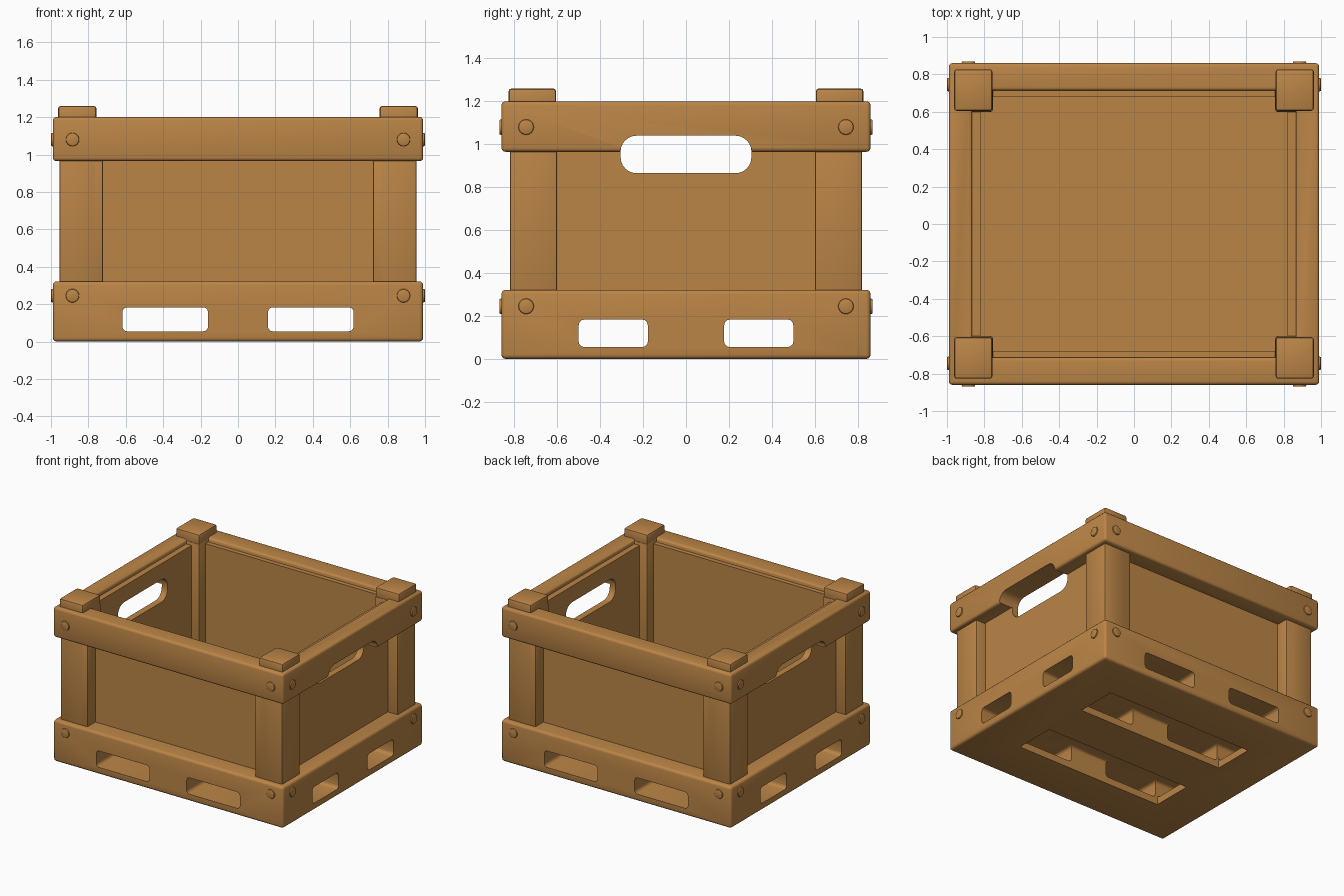
import bpy, math
from mathutils import Vector

if "Cube" in bpy.data.objects:
    bpy.data.objects.remove(bpy.data.objects["Cube"])

wood = bpy.data.materials.new("warm_brown")
wood.diffuse_color = (0.50, 0.235, 0.062, 1)
wood.use_nodes = True
wood.node_tree.nodes["Principled BSDF"].inputs["Base Color"].default_value = wood.diffuse_color


def apply(ob, mod):
    bpy.context.view_layer.objects.active = ob
    bpy.ops.object.modifier_apply(modifier=mod.name)


def bevel(ob, width, segments=2):
    m = ob.modifiers.new("bevel", 'BEVEL')
    m.width, m.segments = width, segments
    m.limit_method, m.angle_limit = 'ANGLE', math.radians(40)
    apply(ob, m)


def box(name, lo, hi, bev=0.0, segments=2):
    lo, hi = Vector(lo), Vector(hi)
    bpy.ops.mesh.primitive_cube_add(size=1, location=(lo + hi) / 2)
    ob = bpy.context.object
    ob.name = name
    ob.scale = hi - lo
    bpy.ops.object.transform_apply(location=True, rotation=True, scale=True)
    ob.data.materials.append(wood)
    if bev:
        bevel(ob, bev, segments)
    return ob


def cut(ob, *cutters):
    for c in cutters:
        m = ob.modifiers.new("cut", 'BOOLEAN')
        m.operation, m.solver, m.object = 'DIFFERENCE', 'EXACT', c
        apply(ob, m)
        bpy.data.objects.remove(c)


def smooth(ob):
    bpy.ops.object.select_all(action='DESELECT')
    ob.select_set(True)
    bpy.context.view_layer.objects.active = ob
    bpy.ops.object.shade_smooth_by_angle(angle=math.radians(35))


def handle_cutter():
    # rounded slot through both side walls
    c = box("handle_cutter", (-1.2, -0.305, 0.865), (1.2, 0.305, 1.04))
    for e in c.data.edges:
        a, b = (c.data.vertices[i].co for i in e.vertices)
    bevel(c, 0.075, 6)
    return c


# pallet base: tray pocket, crossing fork channels and underside slots
base = box("base", (-0.99, -0.86, 0), (0.99, 0.86, 0.322), 0.02, 3)
cut(base, box("pocket", (-0.84, -0.70, 0.22), (0.84, 0.70, 0.5)))
for s in (-1, 1):
    x0, x1 = sorted((s * 0.16, s * 0.618))
    y0, y1 = sorted((s * 0.178, s * 0.50))
    cut(base,
        box("fork_y", (x0, -1.2, 0.055), (x1, 1.2, 0.183), 0.025, 3),
        box("fork_x", (-1.3, y0, 0.055), (1.3, y1, 0.183), 0.025, 3),
        box("slot", (-0.635, y0, -0.1), (0.635, y1, 0.12)))
smooth(base)

# top rim
rim = box("top_rim", (-0.99, -0.86, 0.965), (0.99, 0.86, 1.2))
cut(rim, box("opening", (-0.865, -0.715, 0.8), (0.865, 0.715, 1.4)))
bevel(rim, 0.018, 3)
cut(rim, handle_cutter())
smooth(rim)

# thin wall panels
for s, side in ((-1, "front"), (1, "back")):
    y0, y1 = sorted((s * 0.68, s * 0.722))
    smooth(box(side + "_panel", (-0.85, y0, 0.2), (0.85, y1, 1.165)))
for s, side in ((-1, "left"), (1, "right")):
    x0, x1 = sorted((s * 0.82, s * 0.87))
    p = box(side + "_panel", (x0, -0.71, 0.2), (x1, 0.71, 1.165))
    cut(p, handle_cutter())
    smooth(p)

# corner posts, caps and bolts
for sx in (-1, 1):
    for sy in (-1, 1):
        def corner(name, x, y, z, bev=0.0):
            xs, ys = sorted(sx * v for v in x), sorted(sy * v for v in y)
            ob = box(name, (xs[0], ys[0], z[0]), (xs[1], ys[1], z[1]), bev)
            smooth(ob)
        corner("corner_post", (0.755, 0.955), (0.60, 0.82), (0.2, 1.19), 0.01)
        corner("post_flange", (0.722, 0.955), (0.69, 0.82), (0.3, 1.0), 0.01)
        corner("post_cap", (0.757, 0.962), (0.605, 0.827), (1.15, 1.26), 0.014)
        for z in (0.245, 1.08):
            for axis in "xy":
                if axis == "y":
                    loc, rot = (sx * 0.885, sy * 0.855, z), (-sy * math.pi / 2, 0, 0)
                else:
                    loc, rot = (sx * 0.985, sy * 0.745, z), (0, sx * math.pi / 2, 0)
                bpy.ops.mesh.primitive_cylinder_add(vertices=24, radius=0.036, depth=0.03,
                                                    location=loc, rotation=rot)
                b = bpy.context.object
                b.name = "bolt"
                b.data.materials.append(wood)
                bevel(b, 0.007)
                smooth(b)
